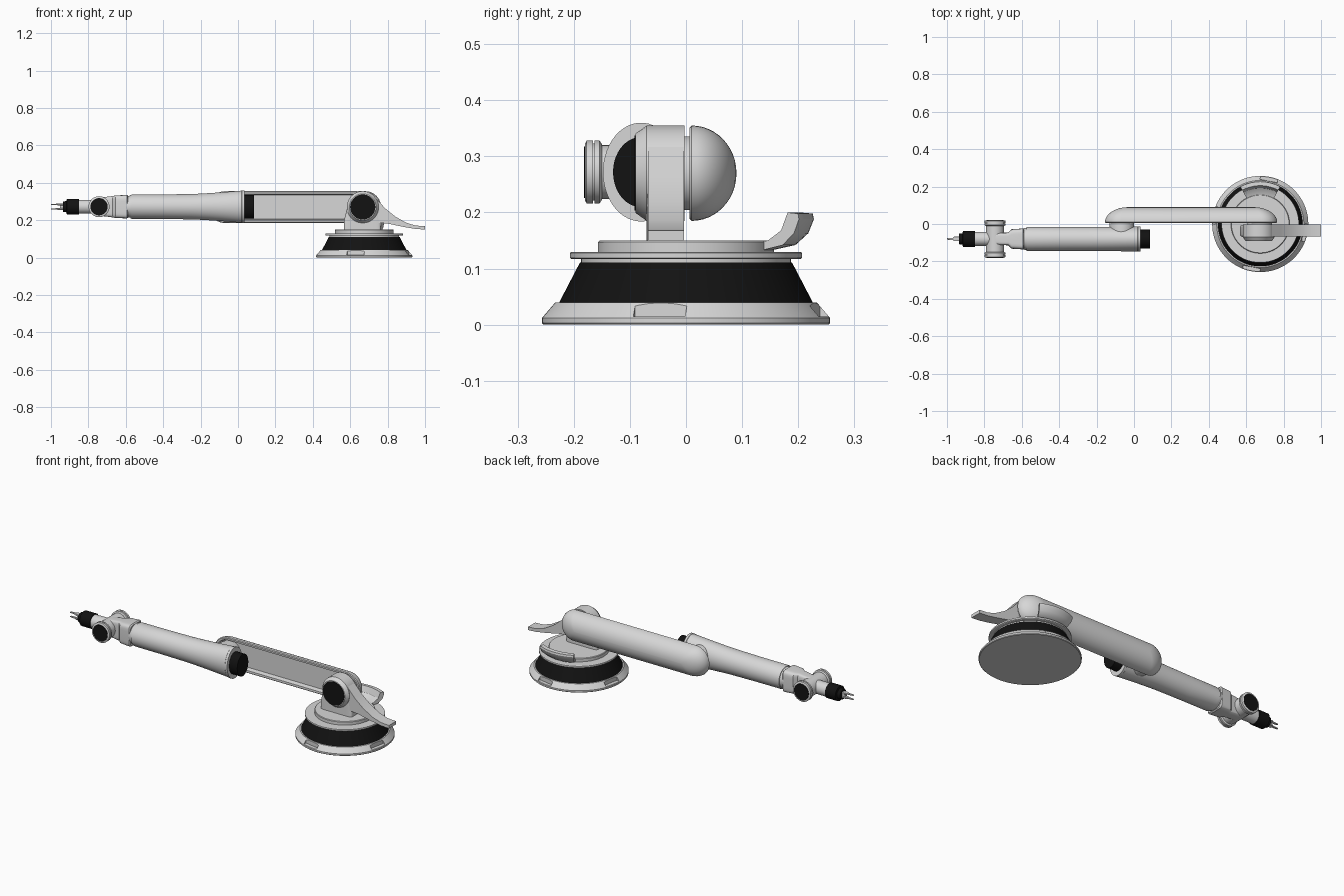
import bpy, bmesh, math
from mathutils import Vector

if "Cube" in bpy.data.objects:
    bpy.data.objects.remove(bpy.data.objects["Cube"])

def material(name, c):
    m = bpy.data.materials.new(name)
    m.diffuse_color = (*c, 1)
    m.use_nodes = True
    m.node_tree.nodes["Principled BSDF"].inputs["Base Color"].default_value = m.diffuse_color
    return m

GREY = material("light grey", (0.68, 0.68, 0.68))
BLACK = material("black", (0.006, 0.006, 0.006))

BX = 0.675            # base centre x
AY, AZ = -0.08, 0.272  # forearm axis

def loft(name, rings, mat=GREY):
    """Skin a list of equal-length vertex rings and cap both ends."""
    bm = bmesh.new()
    vs = [[bm.verts.new(p) for p in r] for r in rings]
    n = len(vs[0])
    for a, b in zip(vs, vs[1:]):
        for i in range(n):
            j = (i + 1) % n
            bm.faces.new((a[i], a[j], b[j], b[i]))
    bm.faces.new(vs[0][::-1])
    bm.faces.new(vs[-1])
    bmesh.ops.recalc_face_normals(bm, faces=bm.faces)
    me = bpy.data.meshes.new(name)
    bm.to_mesh(me)
    bm.free()
    me.materials.append(mat)
    ob = bpy.data.objects.new(name, me)
    bpy.context.collection.objects.link(ob)
    return ob

def ring(axis, centre, a, b, n=48, p=1.0):
    """Ellipse (p=1) or rounded rectangle (p<1) square to an axis."""
    out = []
    for i in range(n):
        t = 2 * math.pi * (i + 0.5) / n
        c, s = math.cos(t), math.sin(t)
        u = a * math.copysign(abs(c) ** p, c)
        v = b * math.copysign(abs(s) ** p, s)
        d = {'X': (0, u, v), 'Y': (u, 0, v), 'Z': (u, v, 0)}[axis]
        out.append(Vector(centre) + Vector(d))
    return out

def along_x(name, stations, mat=GREY, y=AY, z=AZ, n=48, p=1.0):
    return loft(name, [ring('X', (x, y, z), a, b, n, p) for x, a, b in stations], mat)

def along_y(name, stations, x, z, mat=GREY):
    return loft(name, [ring('Y', (x, y, z), r, r) for y, r in stations], mat)

def along_z(name, stations, mat=GREY):
    return loft(name, [ring('Z', (BX, 0, z), r, r, 96) for z, r in stations], mat)

# Base: foot ring with four notches, black cone, two discs
foot = along_z("base_foot", [(0, 0.254), (0.003, 0.257), (0.012, 0.257), (0.04, 0.233)])
for k in range(4):
    a = math.radians(-11 + 90 * k)
    d, s = Vector((math.cos(a), math.sin(a), 0)), Vector((-math.sin(a), math.cos(a), 0))
    o = Vector((BX, 0, 0))
    quad = [o + d * r + s * w for r, w in ((0.234, -0.047), (0.3, -0.047), (0.3, 0.047), (0.234, 0.047))]
    cutter = loft("notch_cutter", [[q + Vector((0, 0, z)) for q in quad] for z in (0.015, 0.06)])
    cutter.hide_render = True
    cutter.hide_set(True)
    cutter.display_type = 'WIRE'
    mod = foot.modifiers.new("notch", 'BOOLEAN')
    mod.operation, mod.object, mod.solver = 'DIFFERENCE', cutter, 'EXACT'
bpy.context.view_layer.objects.active = foot
for mod in list(foot.modifiers):
    bpy.ops.object.modifier_apply(modifier=mod.name)
for ob in [o for o in bpy.data.objects if o.name.startswith("notch_cutter")]:
    bpy.data.objects.remove(ob)
along_z("base_cone", [(0.038, 0.227), (0.111, 0.189)], BLACK)
along_z("base_neck_ring", [(0.111, 0.187), (0.118, 0.187)])
along_z("base_disc", [(0.117, 0.204), (0.119, 0.207), (0.128, 0.207), (0.13, 0.204)])
along_z("turntable", [(0.129, 0.157), (0.147, 0.157), (0.15, 0.154)])

# Curved lip on the back of the base, swept around the base centre
lip = [(0.13, 0.145), (0.165, 0.15), (0.192, 0.168), (0.205, 0.2),
       (0.226, 0.198), (0.228, 0.188), (0.218, 0.163), (0.195, 0.142), (0.15, 0.132)]
loft("release_lip", [[Vector((BX + r * math.sin(t), r * math.cos(t), z)) for r, z in lip]
                     for t in [math.radians(-28 + 4 * i) for i in range(15)]])

# Shoulder: neck, drum, black cap and lever tail
loft("shoulder_neck", [ring('Z', (0.665, -0.037, z), 0.098, 0.033, 32, 0.25) for z in (0.145, 0.2)]
     + [ring('Z', (0.665, -0.037, 0.27), 0.08, 0.033, 32, 0.25)])
along_y("shoulder_drum", [(-0.003, 0.085), (-0.07, 0.085), (-0.09, 0.071)], 0.667, 0.27)
along_y("shoulder_cap", [(-0.088, 0.067), (-0.092, 0.067)], 0.667, 0.27, BLACK)
tail = [(0.64, 0.345), (0.7, 0.348), (0.74, 0.315), (0.785, 0.265), (0.84, 0.22), (0.9, 0.186),
        (0.95, 0.171), (1.0, 0.168), (1.0, 0.15), (0.95, 0.153), (0.88, 0.165), (0.8, 0.182), (0.7, 0.19), (0.64, 0.195)]
loft("shoulder_lever", [[Vector((x, y, z)) for x, z in tail] for y in (-0.068, -0.004)])
along_y("shoulder_pin", [(-0.01, 0.066), (0.034, 0.066)], 0.672, 0.27)

# Upper arm: half capsule at the back with a shallow channel in the front
def stadium(r, y, inset=0.0, m=20):
    pts = []
    for cx, start in ((0.68 - inset, -90), (-0.07 + inset, 90)):
        for i in range(m + 1):
            t = math.radians(start + 180 * i / m)
            pts.append(Vector((cx + r * math.cos(t), y, 0.27 + r * math.sin(t))))
    return pts

shell = [stadium(0.064, 0.03), stadium(0.07, 0.007), stadium(0.081, 0.006)]
for i in range(13):
    t = math.radians(89 * i / 12)
    shell.append(stadium(0.085 * math.cos(t), 0.01 + 0.08 * math.sin(t), 0.04 * (1 - math.cos(t))))
loft("upper_arm", shell)

# Elbow and forearm
along_y("elbow_pin", [(-0.06, 0.066), (0.0, 0.066), (0.032, 0.062)], -0.065, 0.27)
flare = [(-0.575, 0.0645, 0.062), (-0.568, 0.0645, 0.065), (-0.4, 0.0645, 0.0655), (-0.25, 0.0645, 0.068)]
for i in range(1, 9):
    t = i / 8
    flare.append((-0.25 + 0.27 * t, 0.0645 + 0.002 * t, 0.068 + 0.018 * t ** 1.3))
along_x("forearm", flare + [(0.022, 0.068, 0.088), (0.035, 0.068, 0.088)])
along_x("forearm_end_cap", [(0.03, 0.05, 0.0625), (0.086, 0.05, 0.0625)], BLACK)

# Wrist: collar, tapering fork, cross drum with black end discs
WX = -0.743
along_x("wrist_collar", [(-0.6, 0.056, 0.056), (-0.57, 0.06, 0.06)])
along_x("wrist_block", [(-0.588, 0.05, 0.058), (-0.594, 0.056, 0.063), (-0.655, 0.052, 0.06),
                        (-0.672, 0.034, 0.057), (-0.74, 0.032, 0.048)], n=32, p=0.35)
along_y("wrist_drum", [(-0.17, 0.048), (0.008, 0.048)], WX, AZ)
for side, name in ((-1, "front"), (1, "back")):
    y = lambda d: AY + side * d
    along_y("wrist_flange_" + name, [(y(0.07), 0.05), (y(0.074), 0.056), (y(0.083), 0.056), (y(0.083), 0.051),
                                     (y(0.086), 0.051), (y(0.086), 0.056), (y(0.097), 0.056), (y(0.1), 0.051)], WX, AZ)
    along_y("wrist_disc_" + name, [(y(0.098), 0.046), (y(0.102), 0.046)], WX, AZ, BLACK)

# Hand: sleeve, black grip, nozzle and two prongs
along_x("hand_sleeve", [(-0.745, 0.037, 0.037), (-0.853, 0.037, 0.037)])
along_x("hand_grip", [(-0.85, 0.042, 0.042), (-0.915, 0.042, 0.042), (-0.917, 0.03, 0.03),
                      (-0.936, 0.028, 0.028)], BLACK)
along_x("gripper_base", [(-0.93, 0.009, 0.015), (-0.953, 0.009, 0.015)], n=16, p=0.3)
for side, name in ((-1, "lower"), (1, "upper")):
    z = AZ + side * 0.012
    pts = [(-0.93, 0.012, 0.005), (-0.962, 0.012, 0.005), (-0.967, 0.006, 0.004), (-1.0, 0.004, 0.003)]
    along_x("gripper_prong_" + name, pts, z=z, n=12, p=0.4)

# Smooth shading with sharp edges kept
bpy.ops.object.select_all(action='DESELECT')
for ob in bpy.data.objects:
    ob.select_set(True)
    bpy.context.view_layer.objects.active = ob
bpy.ops.object.shade_smooth_by_angle(angle=math.radians(32))
